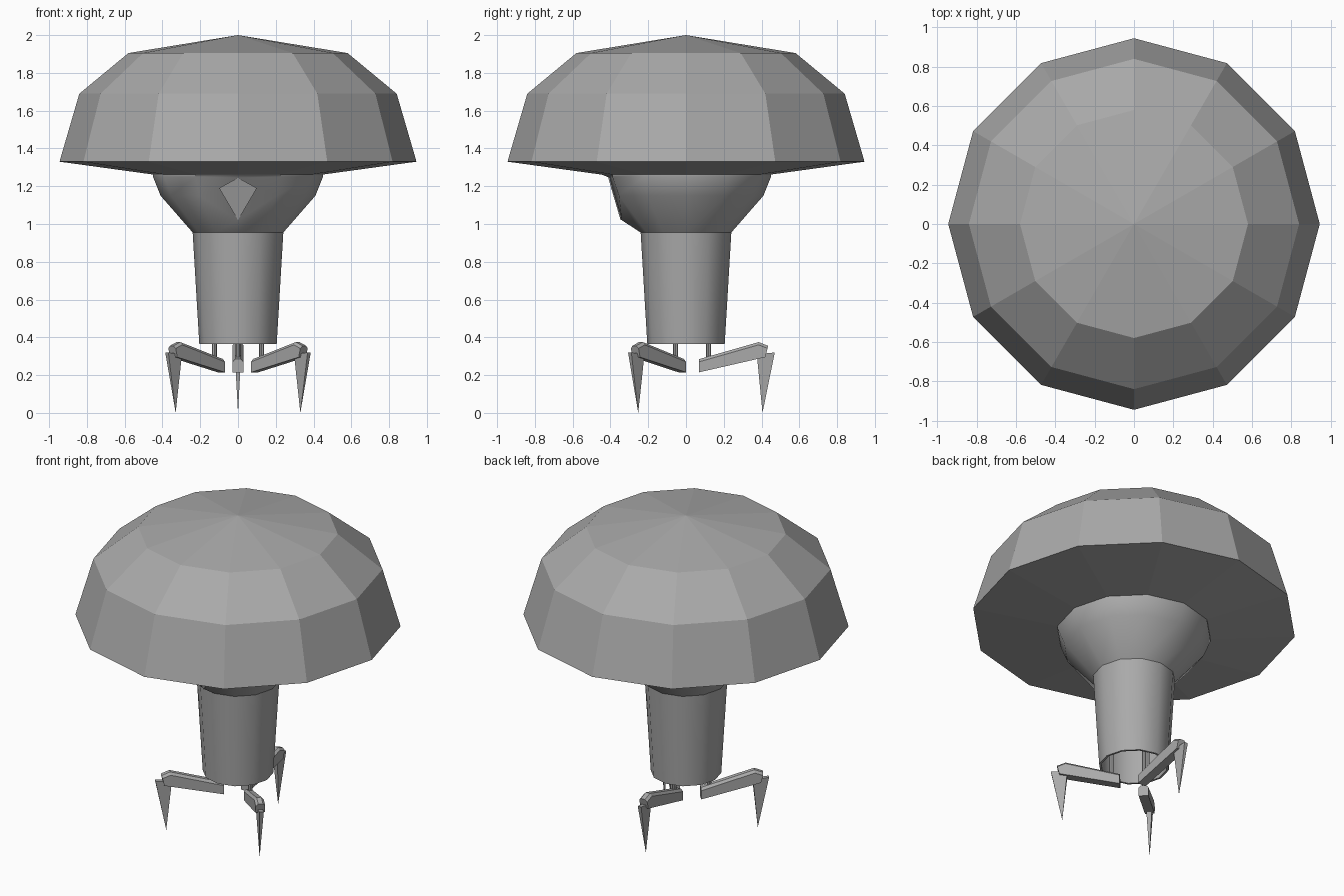
import bpy, bmesh
from math import cos, sin, pi, radians
from mathutils import Matrix

if "Cube" in bpy.data.objects:
    bpy.data.objects.remove(bpy.data.objects["Cube"])

SIDES = 12

grey = bpy.data.materials.new("plain_grey")
grey.use_nodes = True
colour = (0.4, 0.4, 0.4, 1)
grey.diffuse_color = colour
grey.node_tree.nodes["Principled BSDF"].inputs["Base Color"].default_value = colour


def finish(bm, name, smooth=False):
    bmesh.ops.recalc_face_normals(bm, faces=bm.faces)
    mesh = bpy.data.meshes.new(name)
    bm.to_mesh(mesh)
    bm.free()
    mesh.materials.append(grey)
    obj = bpy.data.objects.new(name, mesh)
    bpy.context.collection.objects.link(obj)
    if smooth:
        bpy.ops.object.select_all(action="DESELECT")
        obj.select_set(True)
        bpy.context.view_layer.objects.active = obj
        bpy.ops.object.shade_smooth_by_angle(angle=radians(40))
    return obj


def lathe(profile):
    """Spin (radius, height) points about z; zero radius gives a pole."""
    bm = bmesh.new()
    rings = []
    for r, z in profile:
        count = SIDES if r else 1
        rings.append([bm.verts.new((r * cos(2 * pi * i / SIDES),
                                    r * sin(2 * pi * i / SIDES), z))
                      for i in range(count)])
    for low, high in zip(rings, rings[1:]):
        for i in range(SIDES):
            j = (i + 1) % SIDES
            corners = [low[i % len(low)], low[j % len(low)],
                       high[j % len(high)], high[i % len(high)]]
            bm.faces.new(list(dict.fromkeys(corners)))
    return bm, rings


def prism(points, axis_point):
    """Extrude a flat outline; axis_point(p, side) gives the 3D corner."""
    bm = bmesh.new()
    near, far = ([bm.verts.new(axis_point(p, s)) for p in points] for s in (-1, 1))
    bm.faces.new(near)
    bm.faces.new(far[::-1])
    for i in range(len(points)):
        j = (i + 1) % len(points)
        bm.faces.new((near[i], near[j], far[j], far[i]))
    return bm


# Faceted dome cap with shallow conical underside
bm, _ = lathe([(0, 2), (0.58, 1.905), (0.84, 1.69), (0.945, 1.33), (0.4, 1.255), (0, 1.255)])
finish(bm, "dome_cap")

# Flared neck, its front corner drawn down to seat the gem
bm, rings = lathe([(0.2, 0.955), (0.24, 0.955), (0.41, 1.15), (0.45, 1.25), (0.45, 1.263)])
front = SIDES * 3 // 4
rings[2][front].co = (0, -0.34, 1.02)
rings[3][front].co = (0, -0.405, 1.245)
for side in (front - 1, front + 1):
    bmesh.ops.connect_verts(bm, verts=[rings[3][front], rings[2][side]])
finish(bm, "flared_neck", smooth=True)

# Kite-shaped gem plate on the front of the neck
kite = [(0, -0.406, 1.245), (0.1, -0.39, 1.19), (0, -0.34, 1.02), (-0.1, -0.39, 1.19)]
finish(prism(kite, lambda p, s: (p[0], p[1] + 0.004 * s - 0.002, p[2])), "front_gem")

# Tapered hollow stem
bm, _ = lathe([(0, 0.955), (0.24, 0.955), (0.205, 0.365), (0.192, 0.365), (0.2, 0.6), (0, 0.6)])
finish(bm, "stem", smooth=True)

# Three legs, each a rod, a chamfered arm and a pointed claw
ARM = [(-0.05, 0.215), (-0.05, 0.285), (0.265, 0.375), (0.315, 0.355), (0.3, 0.295)]


def leg(name, x, y, angle):
    place = Matrix.Translation((x, y, 0)) @ Matrix.Rotation(radians(angle), 4, "Z")

    bm = prism(ARM, lambda p, s: (p[0], 0.028 * s, p[1]))
    top = [e for e in bm.edges if abs(e.verts[0].co.y - e.verts[1].co.y) < 1e-4
           and min(v.co.z for v in e.verts) > 0.28
           and max(v.co.z for v in e.verts) > 0.36]
    bmesh.ops.bevel(bm, geom=top, offset=0.014, segments=1, affect="EDGES")
    finish(bm, name + "_arm").matrix_world = place

    bm = bmesh.new()
    base = [bm.verts.new(c) for c in ((0.255, -0.017, 0.31), (0.35, -0.012, 0.32),
                                      (0.35, 0.012, 0.32), (0.255, 0.017, 0.31))]
    tip = bm.verts.new((0.285, 0, 0))
    bm.faces.new(base)
    for i in range(4):
        bm.faces.new((base[i], base[(i + 1) % 4], tip))
    finish(bm, name + "_claw").matrix_world = place

    bm = bmesh.new()
    bmesh.ops.create_cone(bm, cap_ends=True, segments=8, radius1=0.013, radius2=0.013,
                          depth=0.36, matrix=Matrix.Translation((0, 0, 0.43)))
    finish(bm, name + "_rod", smooth=True).matrix_world = place


leg("back_leg", 0, 0.12, 90)
leg("left_leg", 0.125, -0.055, -44)
leg("right_leg", -0.125, -0.055, 180 + 44)
